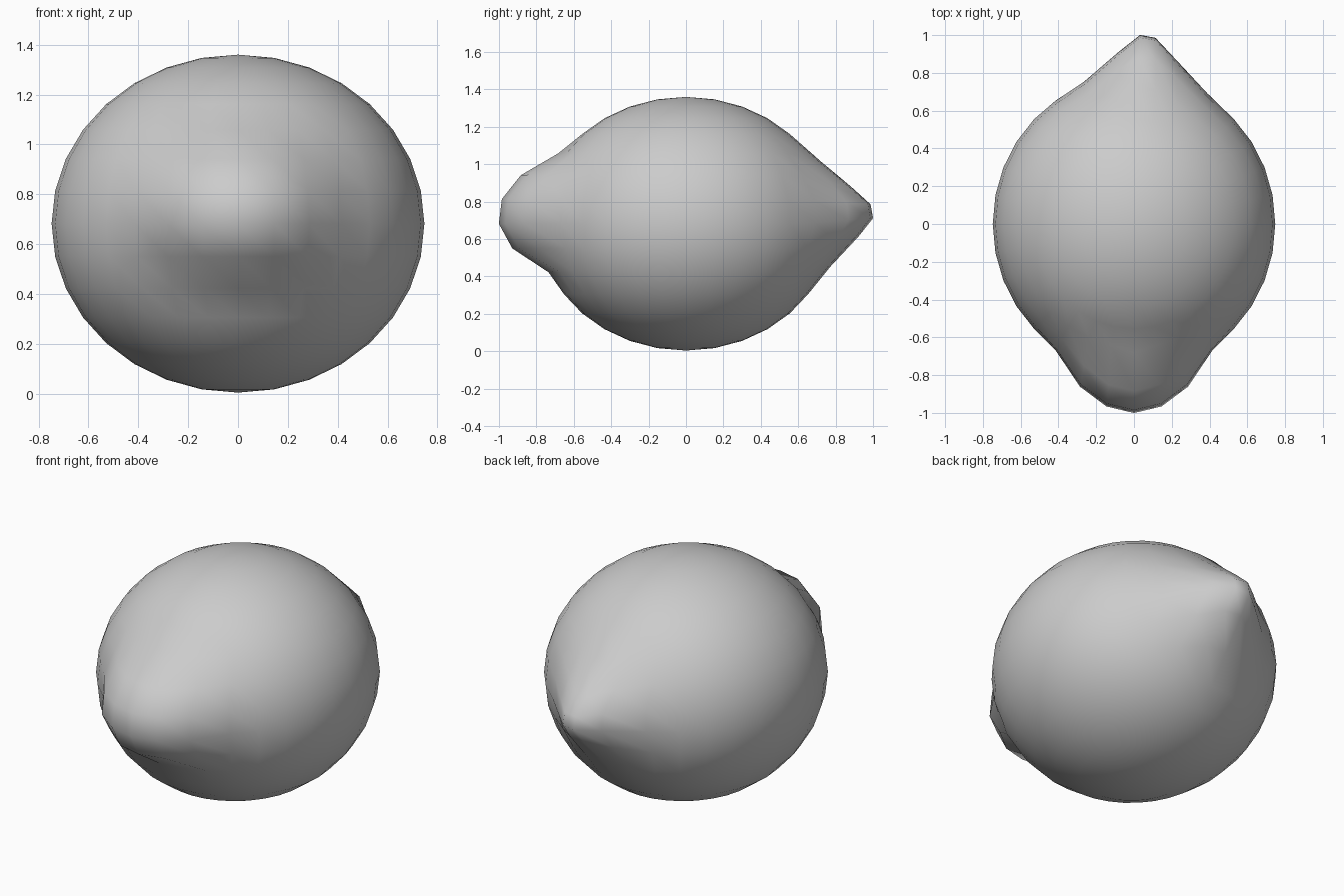
import bpy, bmesh
from math import hypot

if "Cube" in bpy.data.objects:
    bpy.data.objects.remove(bpy.data.objects["Cube"])

RX, RY, RZ, CZ = 0.748, 0.785, 0.678, 0.682

# Fruit body: a slightly flattened globe with vertical poles
bm = bmesh.new()
bmesh.ops.create_uvsphere(bm, u_segments=32, v_segments=16, radius=1)
for v in bm.verts:
    v.co = (v.co.x * RX, v.co.y * RY, v.co.z * RZ + CZ)


def pull_tip(side, cx, cz, rx, rz, reach, power, pinch):
    """Pull a soft nub outward along y, gathering it towards its centre."""
    for v in bm.verts:
        if v.co.y * side <= 0:
            continue
        dx, dz = v.co.x - cx, v.co.z - cz
        t = hypot(dx / rx, dz / rz)
        if t < 1:
            w = (1 - t * t) ** power
            v.co.y += side * reach * w
            v.co.x -= dx * pinch * w
            v.co.z -= dz * pinch * w


# Broad blunt stem end at the front, narrow pinched tip at the back
pull_tip(-1, 0.0, 0.745, 0.43, 0.325, 0.222, 0.75, 0.0)
pull_tip(1, 0.073, 0.75, 0.41, 0.41, 0.235, 1.4, 0.48)

mesh = bpy.data.meshes.new("lemon")
bm.to_mesh(mesh)
bm.free()
for p in mesh.polygons:
    p.use_smooth = True
lemon = bpy.data.objects.new("lemon", mesh)
bpy.context.collection.objects.link(lemon)
